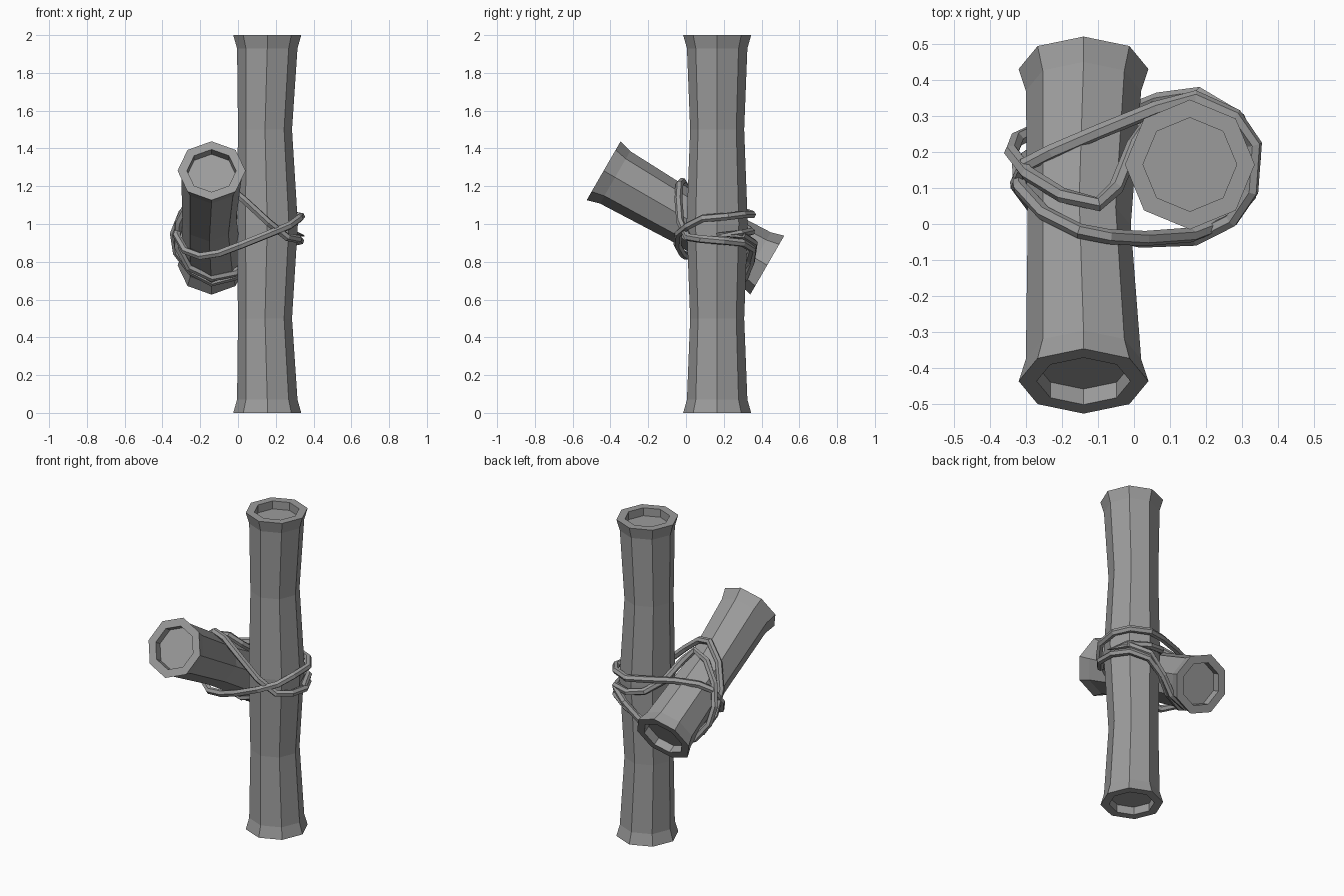
import bpy, bmesh
from math import sin, cos, pi, radians
from mathutils import Vector

cube = bpy.data.objects.get("Cube")
if cube:
    bpy.data.objects.remove(cube, do_unlink=True)

SIDES = 8
grey = bpy.data.materials.new("plain_grey")
grey.use_nodes = True
tone = (0.33, 0.33, 0.33, 1)
grey.diffuse_color = tone
grey.node_tree.nodes["Principled BSDF"].inputs["Base Color"].default_value = tone


def make_pole(name, rings, location, tilt=0):
    """Loft octagonal rings of (height, radius, sideways offset), capped at both ends."""
    bm = bmesh.new()
    loops = []
    for height, radius, offset in rings:
        loops.append([bm.verts.new((offset + radius * cos(2 * pi * i / SIDES),
                                    radius * sin(2 * pi * i / SIDES), height))
                      for i in range(SIDES)])
    for low, high in zip(loops, loops[1:]):
        for i in range(SIDES):
            j = (i + 1) % SIDES
            bm.faces.new((low[i], low[j], high[j], high[i]))
    bm.faces.new(loops[0][::-1])
    bm.faces.new(loops[-1])
    bmesh.ops.recalc_face_normals(bm, faces=bm.faces)
    mesh = bpy.data.meshes.new(name)
    bm.to_mesh(mesh)
    bm.free()
    pole = bpy.data.objects.new(name, mesh)
    pole.location = location
    pole.rotation_euler.x = radians(tilt)
    mesh.materials.append(grey)
    bpy.context.collection.objects.link(pole)


def pole_rings(segments):
    """Flared, recessed ends with a narrow waist in each one-unit segment."""
    end = [(0.05, 0.13, 0), (0, 0.13, 0), (0, 0.18, 0), (0.07, 0.16, 0)]
    rings = list(end)
    for n in range(segments):
        rings.append((n + 0.5, 0.143, -0.012))
        if n < segments - 1:
            rings.append((n + 1, 0.162, 0))
    return rings + [(segments - h, r, o) for h, r, o in reversed(end)]


def make_rope(name, points):
    """Closed faceted rope through the given points."""
    curve = bpy.data.curves.new(name, "CURVE")
    curve.dimensions = "3D"
    curve.bevel_depth = 0.021
    curve.bevel_resolution = 1
    spline = curve.splines.new("POLY")
    spline.points.add(len(points) - 1)
    for target, p in zip(spline.points, points):
        target.co = (*p, 1)
    spline.use_cyclic_u = True
    spline.use_smooth = False
    curve.materials.append(grey)
    rope = bpy.data.objects.new(name, curve)
    bpy.context.collection.objects.link(rope)
    # turn the curve into a mesh
    bpy.ops.object.select_all(action="DESELECT")
    rope.select_set(True)
    bpy.context.view_layer.objects.active = rope
    bpy.ops.object.convert(target="MESH")


# Poles
make_pole("upright_pole", pole_rings(2), (0.155, 0.165, 0))
make_pole("slanted_pole", pole_rings(1), (-0.14, 0.43, 0.782), tilt=60)

# Rope over the front of the slanted pole and under its back
make_rope("rope_high_front", [
    (.33, .2, .91), (.32, .08, .92), (.26, .01, .93), (.16, -.03, 1.01),
    (.03, -.04, 1.13), (-.07, -.035, 1.21), (-.15, -.02, 1.225), (-.25, .03, 1.14),
    (-.315, .1, 1.01), (-.32, .17, .88), (-.26, .21, .77), (-.14, .235, .715),
    (-.02, .28, .74), (.08, .335, .81), (.18, .35, .87), (.28, .3, .9)])

# Rope under the front of the slanted pole and over its back
make_rope("rope_low_front", [
    (.335, .22, 1.04), (.325, .09, 1.03), (.27, .01, .99), (.17, -.04, .95),
    (.02, -.045, .89), (-.1, -.02, .845), (-.2, .0, .83), (-.28, .05, .86),
    (-.325, .11, .94), (-.3, .165, 1.03), (-.23, .2, 1.06), (-.1, .255, 1.07),
    (.06, .32, 1.06), (.17, .35, 1.05), (.28, .3, 1.05)])

# Rope looped round the slanted pole and tied behind the upright
make_rope("rope_back", [
    (.17, .345, .96), (.07, .32, .98), (.0, .22, 1.03), (-.05, .1, 1.13),
    (-.1, .055, 1.185), (-.2, .08, 1.155), (-.295, .14, 1.06), (-.34, .2, .95),
    (-.325, .235, .85), (-.25, .27, .75), (-.14, .29, .69), (-.02, .31, .72),
    (.07, .345, .8), (.18, .36, .9), (.28, .3, .94), (.335, .18, .945),
    (.29, .29, .95)])
